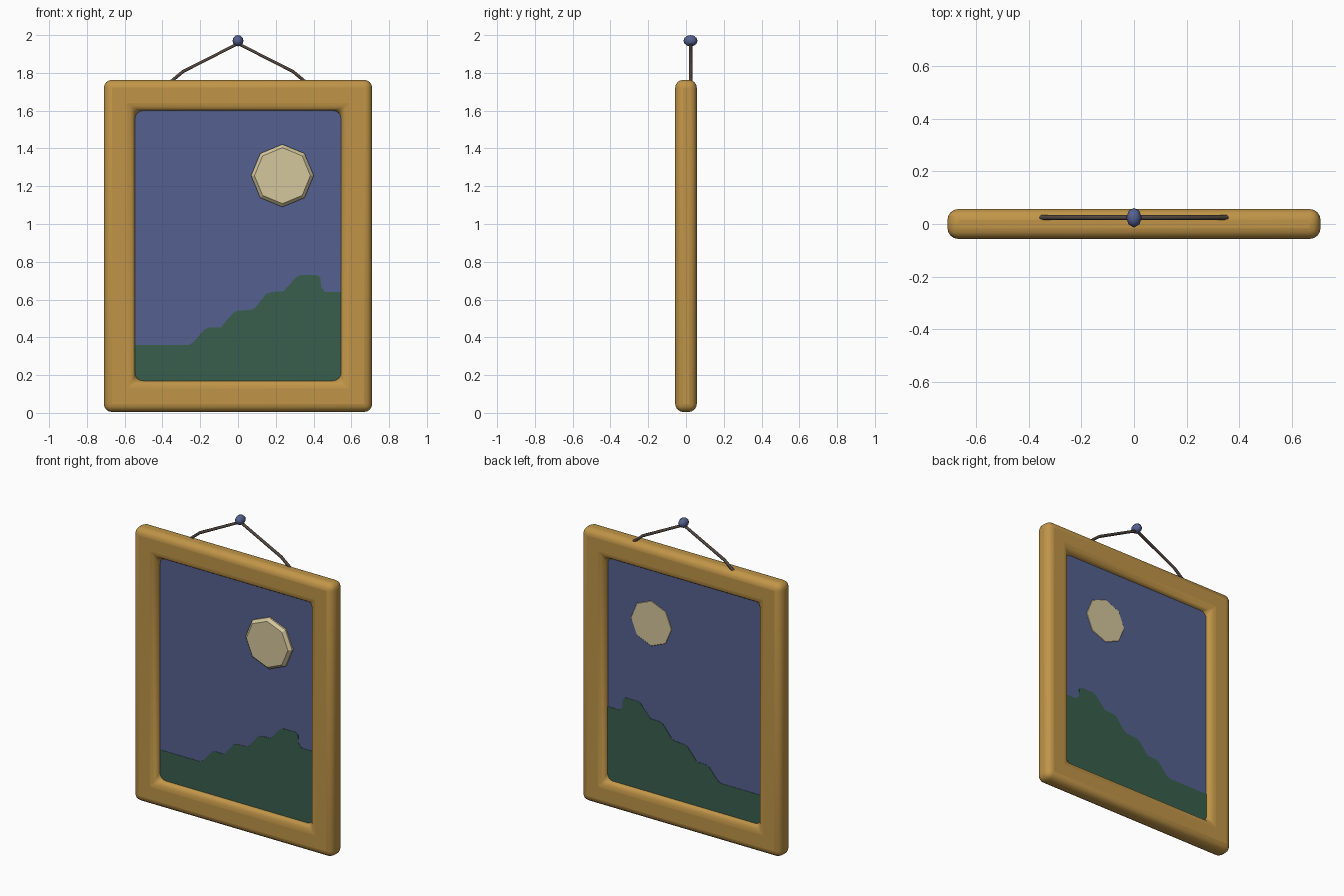
import bpy, bmesh, math

cube = bpy.data.objects.get("Cube")
if cube:
    bpy.data.objects.remove(cube, do_unlink=True)


def material(name, rgb):
    m = bpy.data.materials.new(name)
    m.use_nodes = True
    m.diffuse_color = (*rgb, 1)
    m.node_tree.nodes["Principled BSDF"].inputs["Base Color"].default_value = (*rgb, 1)
    return m


WOOD = material("golden wood", (0.53, 0.30, 0.065))
BLUE = material("dusk blue", (0.091, 0.120, 0.280))
GREEN = material("hill green", (0.040, 0.112, 0.074))
CREAM = material("moon cream", (0.66, 0.57, 0.34))
BROWN = material("cord brown", (0.085, 0.062, 0.050))


def loft(name, rings, mat, closed=False):
    """Skin equal-length rings of points; cap the ends or join them in a loop."""
    bm = bmesh.new()
    loops = [[bm.verts.new(p) for p in ring] for ring in rings]
    pairs = list(zip(loops, loops[1:]))
    if closed:
        pairs.append((loops[-1], loops[0]))
    else:
        bm.faces.new(loops[0])
        bm.faces.new(loops[-1])
    for a, b in pairs:
        for i in range(len(a)):
            j = (i + 1) % len(a)
            bm.faces.new((a[i], a[j], b[j], b[i]))
    bmesh.ops.recalc_face_normals(bm, faces=bm.faces)
    mesh = bpy.data.meshes.new(name)
    bm.to_mesh(mesh)
    bm.free()
    mesh.materials.append(mat)
    ob = bpy.data.objects.new(name, mesh)
    bpy.context.collection.objects.link(ob)
    return ob


def smooth(ob, degrees):
    bpy.ops.object.select_all(action='DESELECT')
    ob.select_set(True)
    bpy.context.view_layer.objects.active = ob
    bpy.ops.object.shade_smooth_by_angle(angle=math.radians(degrees))


def rectangle(w, bottom, top, y):
    return [(-w, y, bottom), (w, y, bottom), (w, y, top), (-w, y, top)]


# Frame: a rectangular ring with all its edges rounded
D = 0.057
OUTER, INNER = (0.71, 0.005, 1.763), (0.545, 0.17, 1.60)
frame = loft("frame", [rectangle(*OUTER, -D), rectangle(*OUTER, D),
                       rectangle(*INNER, D), rectangle(*INNER, -D)], WOOD, closed=True)
bevel = frame.modifiers.new("rounded edges", 'BEVEL')
bevel.width = 0.042
bevel.segments = 4
smooth(frame, 40)

# Sky panel, reaching slightly into the frame
FRONT, BACK = -0.012, 0.016
sky = (0.56, 0.155, 1.615)
loft("sky_panel", [rectangle(*sky, FRONT), rectangle(*sky, BACK)], BLUE)

# Hills, showing on both faces of the panel
ridge = [(-0.555, 0.36), (-0.26, 0.36), (-0.235, 0.375), (-0.18, 0.44), (-0.155, 0.453),
         (-0.09, 0.453), (-0.025, 0.53), (0, 0.542), (0.07, 0.545), (0.09, 0.555),
         (0.15, 0.63), (0.18, 0.641), (0.24, 0.643), (0.31, 0.72), (0.335, 0.73),
         (0.42, 0.73), (0.437, 0.715), (0.44, 0.665), (0.46, 0.64), (0.555, 0.64)]
outline = ridge + [(0.555, 0.16), (-0.555, 0.16)]
loft("hills", [[(x, y, z) for x, z in outline] for y in (FRONT - 0.002, BACK + 0.002)], GREEN)


# Moon: eight-sided disc, raised in front and flush behind
def octagon(y, r):
    return [(0.235 + r * math.cos(k * math.pi / 4), y, 1.256 + r * math.sin(k * math.pi / 4))
            for k in range(8)]


moon = loft("moon", [octagon(BACK + 0.002, 0.143), octagon(0, 0.166),
                     octagon(-0.022, 0.166), octagon(-0.04, 0.148)], CREAM)
smooth(moon, 30)

# Hanging cord
curve = bpy.data.curves.new("hanging_cord", 'CURVE')
curve.dimensions = '3D'
curve.bevel_depth = 0.0095
curve.bevel_resolution = 1
curve.use_fill_caps = True
path = [(-0.36, 1.75), (-0.29, 1.808), (0, 1.955), (0.29, 1.808), (0.36, 1.75)]
spline = curve.splines.new('POLY')
spline.points.add(len(path) - 1)
for point, (x, z) in zip(spline.points, path):
    point.co = (x, 0.025, z, 1)
curve.materials.append(BROWN)
bpy.context.collection.objects.link(bpy.data.objects.new("hanging_cord", curve))

# Nail head
bpy.ops.mesh.primitive_uv_sphere_add(segments=8, ring_count=6, radius=1,
                                     location=(0, 0.024, 1.97))
nail = bpy.context.object
nail.name = "nail_head"
nail.scale = (0.029, 0.037, 0.03)
nail.data.materials.append(BLUE)
smooth(nail, 60)
